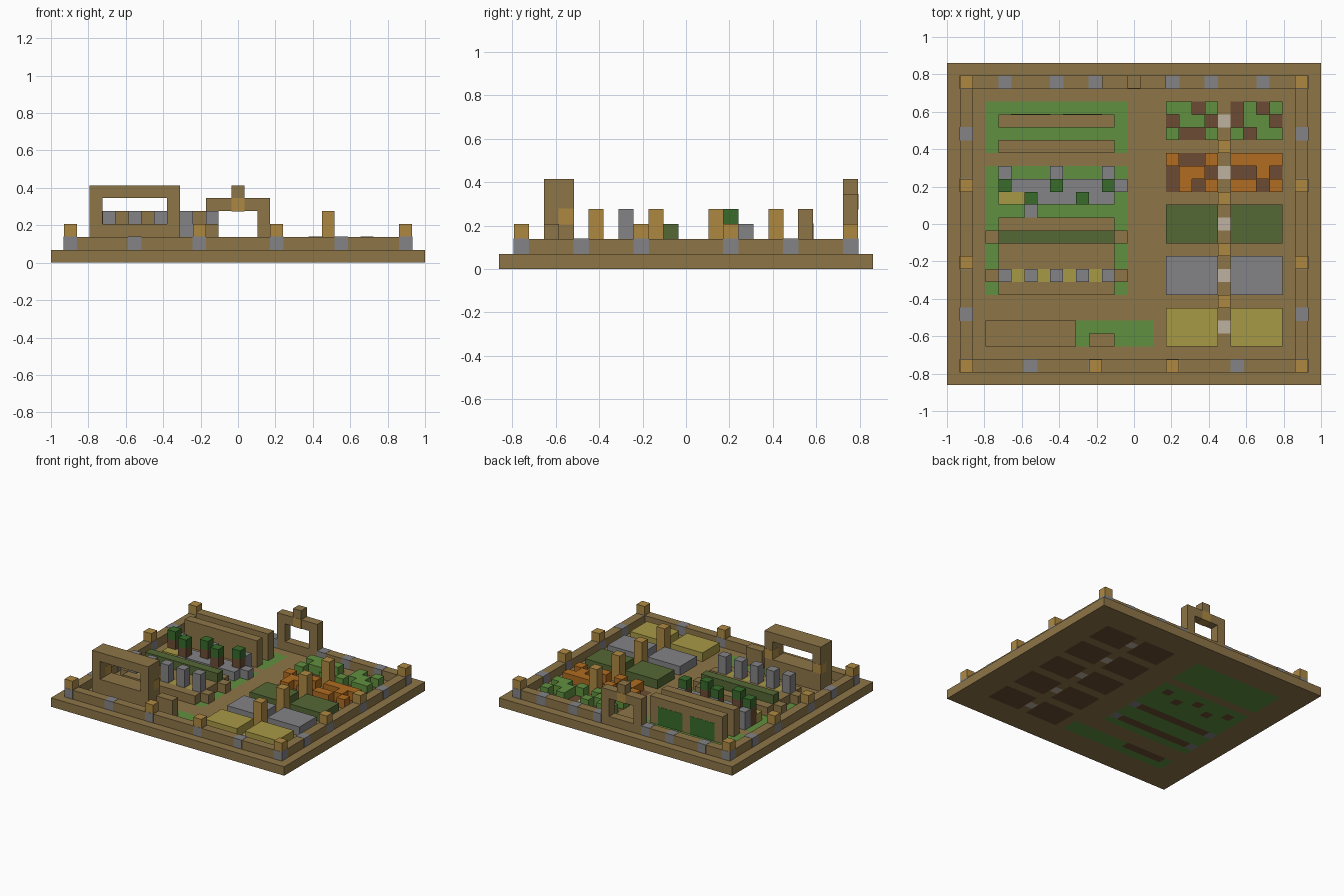
import bpy
import bmesh
from mathutils import Matrix, Vector

V = 2 / 29            # edge of one block
NX, NY = 29, 25       # blocks across and deep

if "Cube" in bpy.data.objects:
    bpy.data.objects.remove(bpy.data.objects["Cube"], do_unlink=True)

COLOURS = {
    "wood": (.27, .18, .065), "post_wood": (.42, .25, .055),
    "stone": (.23, .23, .24), "grass": (.12, .28, .05),
    "hedge": (.09, .14, .035), "leaf": (.04, .145, .025),
    "straw": (.39, .32, .06), "orange_crop": (.44, .15, .015),
    "soil": (.15, .073, .033), "lamp": (.52, .45, .35),
}
MATS = {}
for name, rgb in COLOURS.items():
    m = bpy.data.materials.new(name)
    m.use_nodes = True
    m.diffuse_color = (*rgb, 1)
    m.node_tree.nodes["Principled BSDF"].inputs["Base Color"].default_value = (*rgb, 1)
    MATS[name] = m
INDEX = list(COLOURS)


def finish(name, bm, mats):
    mesh = bpy.data.meshes.new(name)
    bm.to_mesh(mesh)
    bm.free()
    for m in mats:
        mesh.materials.append(MATS[m])
    ob = bpy.data.objects.new(name, mesh)
    bpy.context.collection.objects.link(ob)
    return ob


def blocks(name, mat, boxes, proud=0):
    """Boxes given as inclusive block ranges (i0, i1, j0, j1, layer0, layer1)."""
    bm = bmesh.new()
    for i0, i1, j0, j1, k0, k1 in boxes:
        lo = Vector((i0 - NX / 2, j0 - NY / 2, k0)) * V
        hi = Vector((i1 + 1 - NX / 2, j1 + 1 - NY / 2, k1 + 1)) * V
        size = hi - lo + Vector((proud, proud, proud)) * 2
        bmesh.ops.create_cube(bm, size=1, matrix=Matrix.Translation((lo + hi) / 2)
                              @ Matrix.Diagonal((*size, 1)))
    return finish(name, bm, [mat])


def columns(cells, k0, k1):
    return [(i, i, j, j, k0, k1) for i, j in cells]


# Shared layout
TREES = [(4, 15), (8, 15), (12, 15), (6, 14), (10, 14)]
BEDS_X = [(17, 20), (22, 25)]
LAMP_ROWS = (4, 8, 12, 16, 20)


def ground_colour(i, j):
    in_bed = any(a <= i <= b for a, b in BEDS_X)
    if in_bed and 3 <= j <= 21 and j % 4 != 2:
        return "soil"
    if i == 21 and j in LAMP_ROWS:
        return "lamp"
    if (i, j) in TREES or (j in (8, 11) and 4 <= i <= 12) or (j == 4 and 4 <= i <= 8):
        return "soil"
    if j in (8, 11) and i in (3, 13):
        return "stone"
    if 3 <= i <= 13 and (7 <= j <= 16 or 18 <= j <= 21):
        return "grass"
    if 3 <= i <= 15 and j in (3, 4):
        return "grass"
    return "wood"


# Ground slab, coloured by block
bm = bmesh.new()
bmesh.ops.create_grid(bm, x_segments=NX, y_segments=NY, size=1,
                      matrix=Matrix.Translation((0, 0, V)) @ Matrix.Diagonal((1, NY / NX, 1, 1)))
for f in bm.faces:
    c = f.calc_center_median()
    f.material_index = INDEX.index(ground_colour(int(c.x / V + NX / 2), int(c.y / V + NY / 2)))
ground = finish("ground", bm, INDEX)
slab = ground.modifiers.new("Thickness", "SOLIDIFY")
slab.thickness = V
slab.offset = -1

# Perimeter fence with stone footings and short posts
blocks("fence", "wood", [(1, 27, 1, 1, 1, 1), (1, 27, 23, 23, 1, 1),
                         (1, 1, 2, 22, 1, 1), (27, 27, 2, 22, 1, 1)])
posts = [(i, j) for i in (1, 27) for j in (1, 9, 15, 23)] + [(11, 1), (17, 1)]
footings = posts + [(i, j) for i in (1, 27) for j in (5, 19)] + [(6, 1), (22, 1)]
footings += [(i, 23) for i in (4, 8, 11, 17, 20, 24)]
blocks("fence_footings", "stone", columns(footings, 1, 1), .0015)
blocks("fence_posts", "post_wood", columns(posts, 2, 2))

# Gate arch at the back
blocks("gate_arch", "wood", [(12, 12, 23, 23, 2, 3), (16, 16, 23, 23, 2, 3),
                             (12, 16, 23, 23, 4, 4), (14, 14, 23, 23, 5, 5)])
blocks("gate_keystone", "post_wood", [(14, 14, 23, 23, 4, 4)], .0015)

# Open frame at the front and its bench
blocks("front_frame", "wood", [(3, 9, 3, 4, 1, 2), (3, 3, 3, 4, 3, 4),
                               (9, 9, 3, 4, 3, 4), (3, 9, 3, 4, 5, 5)])
blocks("frame_braces", "post_wood", columns([(3, 4), (9, 4)], 3, 3), .0015)
blocks("bench", "wood", [(11, 12, 3, 3, 1, 2)])

# Two long walls with leafy panels on the rear one
blocks("long_walls", "wood", [(4, 12, 18, 18, 1, 3), (4, 12, 20, 20, 1, 3)])
blocks("leaf_panels", "leaf", [(5, 7, 20, 20, 1, 2), (9, 11, 20, 20, 1, 2)], .0015)

# Orchard: trunks, crowns and surrounding stones
blocks("tree_trunks", "soil", columns(TREES, 1, 2))
blocks("tree_crowns", "leaf", columns(TREES, 3, 3))
straw = [(4, 14), (5, 14)]
skip = set(TREES + straw + [(3, 15), (10, 13)])
stones = {(i + a, j + b) for i, j in TREES
          for a, b in ((1, 0), (-1, 0), (0, 1), (0, -1))} - skip
blocks("orchard_stones", "stone", [(i, i, j, j, 1, 2 if j == 16 else 1)
                                   for i, j in sorted(stones)])
blocks("orchard_straw", "straw", columns(straw, 1, 1))

# Planters: rails, end blocks, hedge, and a row of stone pillars
blocks("planter_rails", "wood", [(4, 12, j, j, 1, 1) for j in (7, 9, 10, 12)])
blocks("planter_ends", "wood", columns([(i, j) for i in (3, 13) for j in (8, 11)], 1, 1))
blocks("hedge_row", "hedge", [(4, 12, 11, 11, 1, 2)])
blocks("pillars", "stone", columns([(i, 8) for i in range(4, 13, 2)], 1, 3))
blocks("planter_straw", "straw", columns([(i, 8) for i in range(5, 12, 2)], 1, 1))

# Full crop beds
for name, mat, j in (("straw_beds", "straw", 3), ("stone_beds", "stone", 7),
                     ("hedge_beds", "hedge", 11)):
    blocks(name, mat, [(a, b, j, j + 2, 1, 1) for a, b in BEDS_X])

# Sparse crop beds, drawn from back row to front row
PATTERNS = {
    ("green_crop_beds", "grass", 21): ("##.# .#.#", ".##. .##.", "#..# #.##"),
    ("orange_crop_beds", "orange_crop", 17): ("#..# ####", ".##. ..#.", ".#.# ##.#"),
}
for (name, mat, top), rows in PATTERNS.items():
    cells = [(17 + c, top - r) for r, row in enumerate(rows)
             for c, mark in enumerate(row) if mark == "#"]
    blocks(name, mat, columns(cells, 1, 1))

# Tall posts along the crop path
blocks("path_posts", "post_wood", columns([(21, j) for j in (6, 10, 14, 18)], 1, 3))
